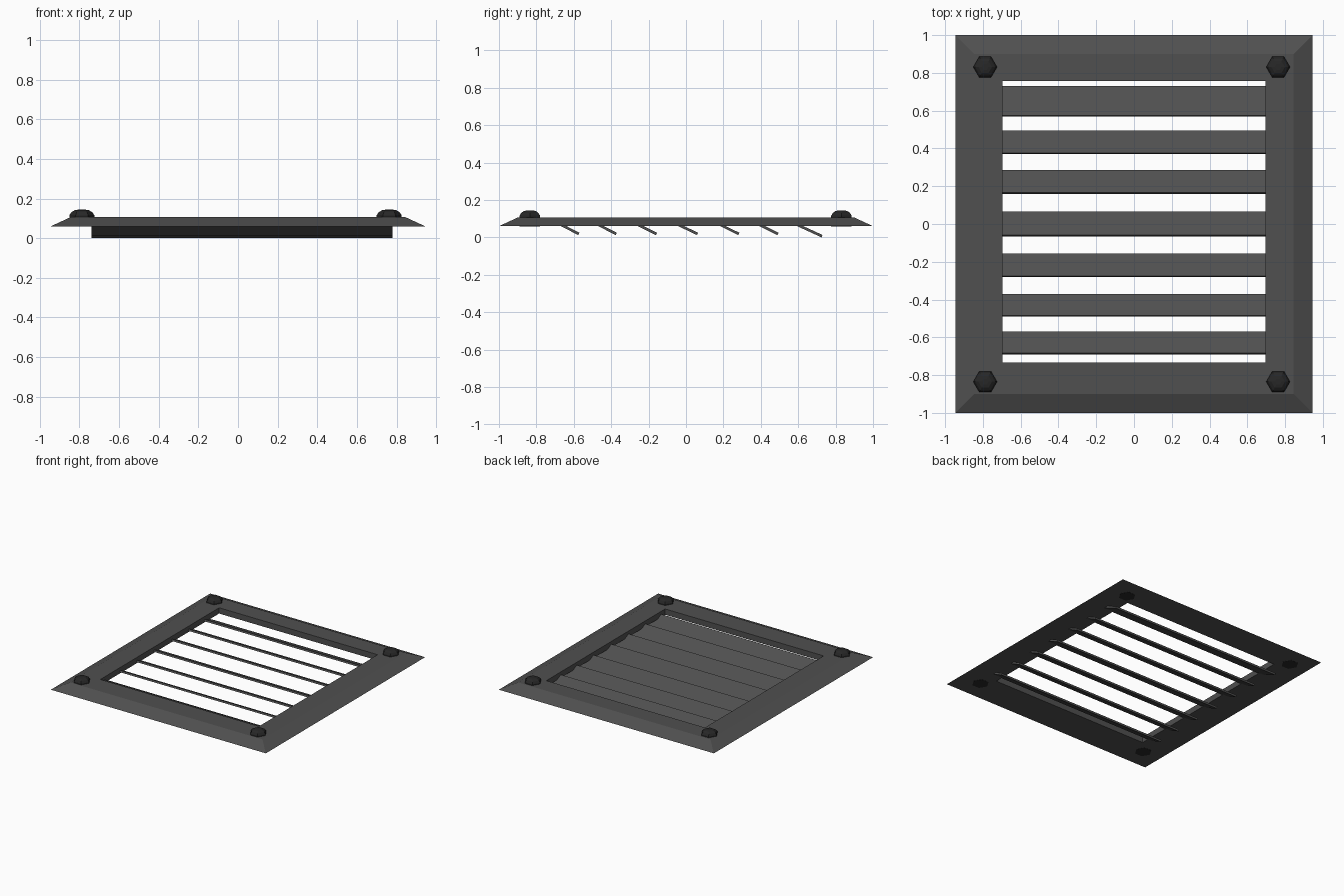
import bpy, bmesh, math

if "Cube" in bpy.data.objects:
    bpy.data.objects.remove(bpy.data.objects["Cube"])


def material(name, v):
    m = bpy.data.materials.new(name)
    m.diffuse_color = (v, v, v, 1)
    m.use_nodes = True
    m.node_tree.nodes["Principled BSDF"].inputs["Base Color"].default_value = m.diffuse_color
    return m


FRAME_MAT = material("dark_grey", 0.08)
BOLT_MAT = material("near_black", 0.02)


def finish(name, bm, mat):
    bmesh.ops.recalc_face_normals(bm, faces=bm.faces)
    me = bpy.data.meshes.new(name)
    bm.to_mesh(me)
    bm.free()
    me.materials.append(mat)
    ob = bpy.data.objects.new(name, me)
    bpy.context.collection.objects.link(ob)
    return ob


def bridge(bm, a, b):
    n = len(a)
    for i in range(n):
        bm.faces.new((a[i], a[(i + 1) % n], b[(i + 1) % n], b[i]))


# Bevelled frame: rectangular rings lofted outside to inside and closed
bm = bmesh.new()
rings = []
for hx, y0, y1, z in [(0.945, -1, 1, 0.06), (0.845, -0.9, 0.9, 0.106),
                      (0.697, -0.733, 0.758, 0.106), (0.697, -0.733, 0.758, 0.06)]:
    rings.append([bm.verts.new((x, y, z)) for x, y in
                  ((-hx, y0), (hx, y0), (hx, y1), (-hx, y1))])
for i in range(4):
    bridge(bm, rings[i], rings[(i + 1) % 4])
finish("frame", bm, FRAME_MAT)

# Louvre slats: thin tilted boards, high edge toward the front
def slat(i, y_high, y_low, z_high, z_low, t=0.014):
    a = math.atan2(z_low - z_high, y_low - y_high)
    ny, nz = -math.sin(a) * t, math.cos(a) * t
    pts = [(y_high, z_high), (y_low - ny, z_low),
           (y_low, z_low + nz), (y_high + ny, z_high + nz)]
    bm = bmesh.new()
    ends = [[bm.verts.new((x, y, z)) for y, z in pts] for x in (-0.74, 0.78)]
    bridge(bm, *ends)
    for e in ends:
        bm.faces.new(e)
    finish(f"slat_{i}", bm, FRAME_MAT)


for i, (y_high, y_low) in enumerate([(-0.69, -0.57), (-0.49, -0.37), (-0.28, -0.155),
                                     (-0.065, 0.065), (0.16, 0.285), (0.37, 0.495)]):
    slat(i, y_high, y_low, 0.071, 0.012)
slat(6, 0.57, 0.73, 0.071, 0.0)

# Domed hexagonal bolts in the four corners
for i, (cx, cy) in enumerate([(x, y) for x in (-0.788, 0.763) for y in (-0.835, 0.831)]):
    bm = bmesh.new()
    loops = [[bm.verts.new((cx + r * math.cos(k * math.pi / 3),
                            cy + r * math.sin(k * math.pi / 3), z)) for k in range(6)]
             for r, z in [(0.063, 0.059), (0.063, 0.116), (0.053, 0.131),
                          (0.036, 0.141), (0.018, 0.144)]]
    for a, b in zip(loops, loops[1:]):
        bridge(bm, a, b)
    bm.faces.new(loops[0])
    bm.faces.new(loops[-1])
    finish(f"bolt_{i}", bm, BOLT_MAT)
